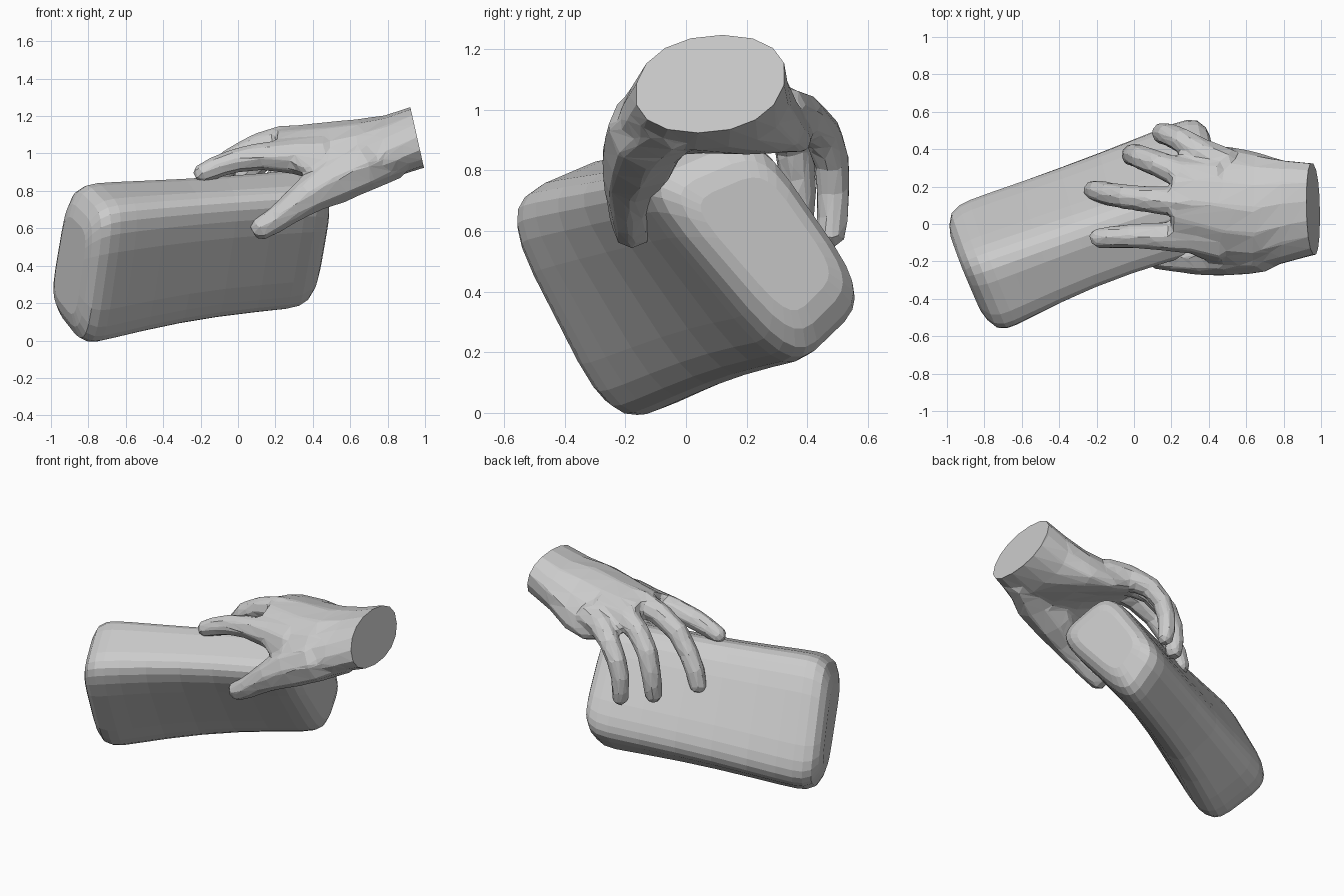
import bpy, bmesh
from math import sin, cos, pi
from mathutils import Vector as V

if "Cube" in bpy.data.objects:
    bpy.data.objects.remove(bpy.data.objects["Cube"])


def loft(name, rings):
    """Skin closed rings of equal length and cap both ends, flat shaded."""
    bm = bmesh.new()
    loops = [[bm.verts.new(p) for p in ring] for ring in rings]
    n = len(loops[0])
    for a, b in zip(loops, loops[1:]):
        for i in range(n):
            j = (i + 1) % n
            bm.faces.new((a[i], a[j], b[j], b[i]))
    bm.faces.new(loops[0][::-1])
    bm.faces.new(loops[-1])
    bmesh.ops.recalc_face_normals(bm, faces=bm.faces)
    mesh = bpy.data.meshes.new(name)
    bm.to_mesh(mesh)
    bm.free()
    obj = bpy.data.objects.new(name, mesh)
    bpy.context.collection.objects.link(obj)
    return obj


def sq(v, e):
    return (abs(v) ** e) * (1 if v >= 0 else -1)


def digit(name, path, sides=8, fat=1.28):
    """Tapered finger along (x, y, z, radius) stations with a blunt tip."""
    pts = [V(p[:3]) for p in path]
    rad = [p[3] * fat for p in path]
    end = (pts[-1] - pts[-2]).normalized()
    pts.append(pts[-1] + end * rad[-1] * 0.6)
    rad.append(rad[-1] * 0.6)
    rings = []
    for i, p in enumerate(pts):
        d = (pts[min(i + 1, len(pts) - 1)] - pts[max(i - 1, 0)]).normalized()
        side = V((0.25, 1, 0.1))
        side = (side - d * side.dot(d)).normalized()
        up = d.cross(side)
        rings.append([p + rad[i] * (side * cos(2 * pi * k / sides)
                                    + up * sin(2 * pi * k / sides))
                      for k in range(sides)])
    return loft(name, rings)


# Soft tilted block: corners at each end (front-bottom, back-bottom, back-top, front-top)
left = [V(p) for p in ((-.86, -.27, -.04), (-1.04, .08, .18), (-.93, -.23, .83), (-.76, -.62, .66))]
right = [V(p) for p in ((.42, .38, .18), (.38, .61, .4), (.45, .24, .92), (.52, -.12, .76))]
rings = []
for t, s in ((0, .6), (.012, .76), (.035, .91), (.07, .98), (.11, 1), (.18, 1), (.3, .99), (.45, .98),
             (.6, .98), (.75, .99), (.88, 1), (.93, .98), (.965, .91), (.99, .76), (1, .6)):
    fb, bb, bt, ft = [a.lerp(b, t) for a, b in zip(left, right)]
    bow = .1 * sin(pi * t)
    fb, ft = fb.lerp(bb, bow), ft.lerp(bt, bow)
    mid = (fb + bb + bt + ft) / 4
    ring = []
    for k in range(24):
        a = 2 * pi * (k + .5) / 24
        u = .5 + .5 * sq(cos(a), .48) * 1.16
        v = .5 + .5 * sq(sin(a), .45) * 1.11
        p = fb.lerp(bb, u).lerp(ft.lerp(bt, u), v)
        ring.append(mid + (p - mid) * s)
    rings.append(ring)
loft("soft_block", rings)

# Wrist and palm: x, centre y, centre z, half width, half height, lean, arch
sections = ((1.05, .08, 1.1, .24, .157, -.23, 0),
            (.955, .08, 1.085, .245, .162, -.23, 0),
            (.8, .065, 1.035, .275, .168, -.1, .3),
            (.64, .075, 1.02, .315, .165, 0, .8),
            (.48, .095, 1.03, .325, .14, 0, 1.2),
            (.34, .12, 1.045, .3, .11, 0, 1.3),
            (.2, .13, 1.065, .23, .07, 0, 1.3))
rings = []
for x, cy, cz, hy, hz, lean, arch in sections:
    ring = []
    for k in range(16):
        a = 2 * pi * k / 16
        y, z = hy * sq(cos(a), .9), hz * sq(sin(a), .9)
        ring.append(V((x + lean * z, cy + y + .25 * z * (x > .7), cz + z - arch * y * y)))
    rings.append(ring)
parts = [loft("hand", rings)]

# Fingers draped over the block
parts += [
    digit("index_finger", ((.47, -.08, .97, .1), (.3, -.065, .985, .075), (.12, -.065, .985, .058),
                           (-.02, -.065, .96, .052), (-.12, -.07, .925, .047), (-.2, -.075, .89, .042))),
    digit("middle_finger", ((.45, .1, 1.06, .08), (.22, .12, 1.065, .065), (.1, .13, 1.035, .057),
                            (-.04, .145, .96, .054), (-.13, .16, .85, .05), (-.19, .175, .75, .048),
                            (-.22, .18, .65, .044))),
    digit("ring_finger", ((.45, .25, 1.03, .08), (.25, .27, 1.03, .064), (.13, .32, .98, .056),
                          (.04, .355, .88, .053), (.005, .37, .77, .05), (-.01, .37, .68, .047),
                          (-.01, .36, .6, .043))),
    digit("little_finger", ((.5, .31, .99, .075), (.36, .38, .98, .062), (.25, .45, .92, .053),
                            (.18, .48, .83, .049), (.15, .485, .73, .046), (.15, .485, .64, .043),
                            (.155, .475, .58, .04))),
    # Thumb and its fleshy base against the front face
    digit("thumb", ((.84, -.04, .99, .11), (.66, -.125, .93, .125), (.5, -.15, .85, .115),
                    (.37, -.18, .77, .088), (.27, -.185, .695, .07), (.19, -.18, .64, .064),
                    (.115, -.175, .598, .059)), 8, 1.13)]

# Fuse the hand parts into one skin with flat facets
hand = parts[0]
with bpy.context.temp_override(active_object=hand, object=hand,
                               selected_objects=parts, selected_editable_objects=parts):
    bpy.ops.object.join()
remesh = hand.modifiers.new("fuse", 'REMESH')
remesh.mode = 'VOXEL'
remesh.voxel_size = .014
smooth = hand.modifiers.new("soften", 'SMOOTH')
smooth.factor, smooth.iterations = .5, 6
facets = hand.modifiers.new("facets", 'DECIMATE')
facets.ratio = .04
fused = bpy.data.meshes.new_from_object(hand.evaluated_get(bpy.context.evaluated_depsgraph_get()))
hand.modifiers.clear()

# Cut the wrist flat
bm = bmesh.new()
bm.from_mesh(fused)
cut = bmesh.ops.bisect_plane(bm, geom=bm.verts[:] + bm.edges[:] + bm.faces[:],
                             plane_co=(.958, .08, 1.085), plane_no=(.975, 0, .22), clear_outer=True)
bmesh.ops.contextual_create(bm, geom=[e for e in cut["geom_cut"] if isinstance(e, bmesh.types.BMEdge)])
for f in bm.faces:
    f.smooth = False
bm.to_mesh(fused)
bm.free()
hand.data = fused
